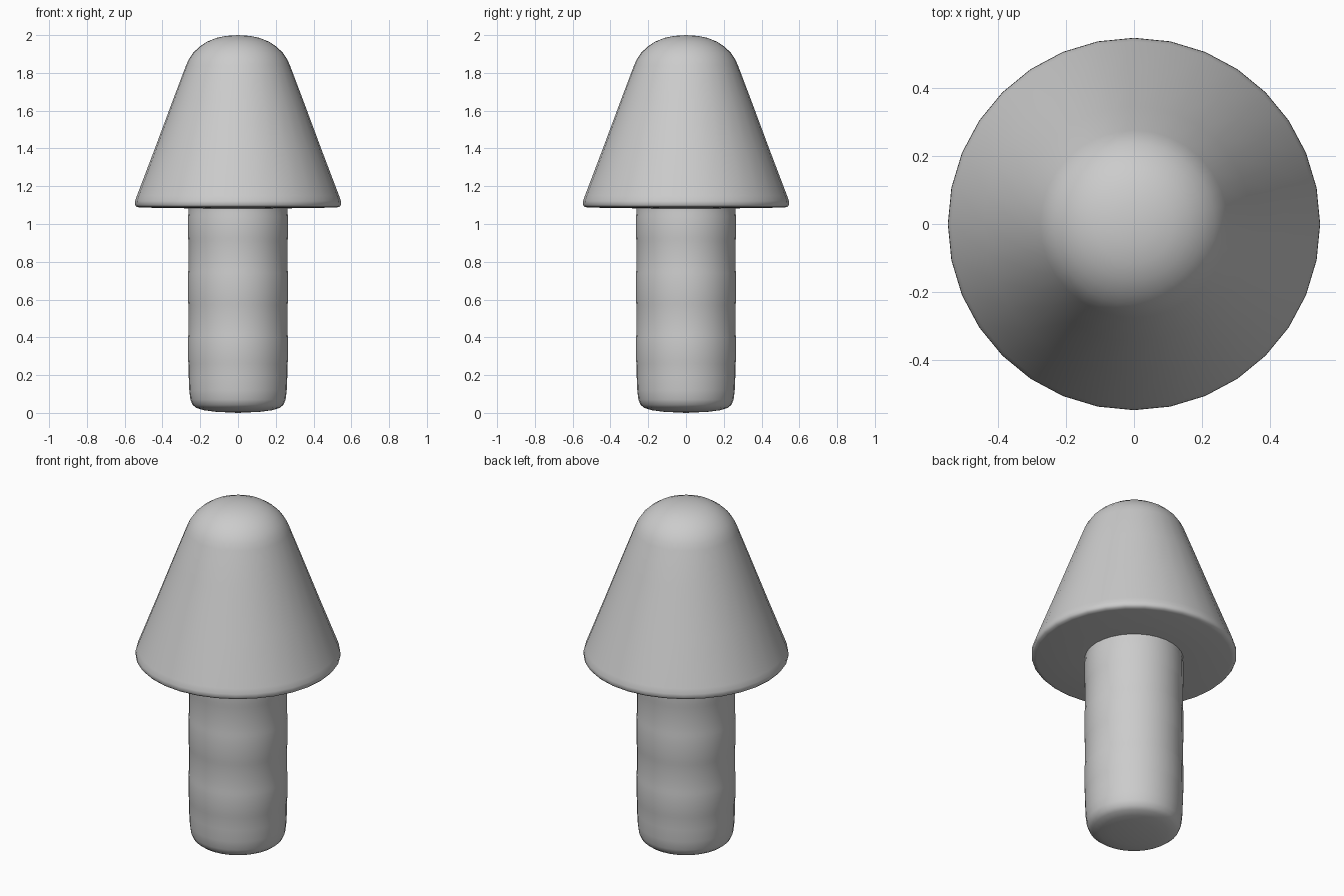
import bpy, bmesh, math

if "Cube" in bpy.data.objects:
    bpy.data.objects.remove(bpy.data.objects["Cube"])

SIDES = 32


def lathe(name, profile, angle):
    """Spin a (radius, z) profile around z; points with radius 0 become poles."""
    bm = bmesh.new()
    rings = []
    for r, z in profile:
        if r == 0:
            rings.append([bm.verts.new((0, 0, z))])
        else:
            rings.append([bm.verts.new((r * math.cos(2 * math.pi * i / SIDES),
                                        r * math.sin(2 * math.pi * i / SIDES), z))
                          for i in range(SIDES)])
    for a, b in zip(rings, rings[1:]):
        for i in range(SIDES):
            j = (i + 1) % SIDES
            quad = [a[i % len(a)], a[j % len(a)], b[j % len(b)], b[i % len(b)]]
            bm.faces.new(list(dict.fromkeys(quad)))
    mesh = bpy.data.meshes.new(name)
    bm.to_mesh(mesh)
    bm.free()
    obj = bpy.data.objects.new(name, mesh)
    bpy.context.collection.objects.link(obj)
    bpy.ops.object.select_all(action='DESELECT')
    obj.select_set(True)
    bpy.context.view_layer.objects.active = obj
    bpy.ops.object.shade_smooth_by_angle(angle=math.radians(angle))
    return obj


# Stem: rounded foot, then a shaft with three barely raised bands
stem = [(0, 0.0), (0.12, 0.006), (0.18, 0.014), (0.22, 0.026), (0.24, 0.042),
        (0.252, 0.07), (0.258, 0.12), (0.261, 0.19)]
for low, high in ((0.27, 0.41), (0.58, 0.75), (0.92, 1.05)):
    stem += [(0.262, low - 0.01), (0.265, low + 0.01),
             (0.265, high - 0.01), (0.262, high + 0.01)]
stem.append((0.262, 1.083))
lathe("stem", stem, 50)

# Cap: flat underside, narrow rounded rim, straight cone side, domed tip
cap = [(0.262, 1.083), (0.52, 1.087), (0.537, 1.091), (0.546, 1.102),
       (0.545, 1.122), (0.535, 1.15), (0.44, 1.40), (0.345, 1.655), (0.275, 1.84),
       (0.26, 1.873), (0.237, 1.907), (0.205, 1.938), (0.165, 1.965),
       (0.115, 1.985), (0.06, 1.996), (0, 2.0)]
lathe("cap", cap, 60)
